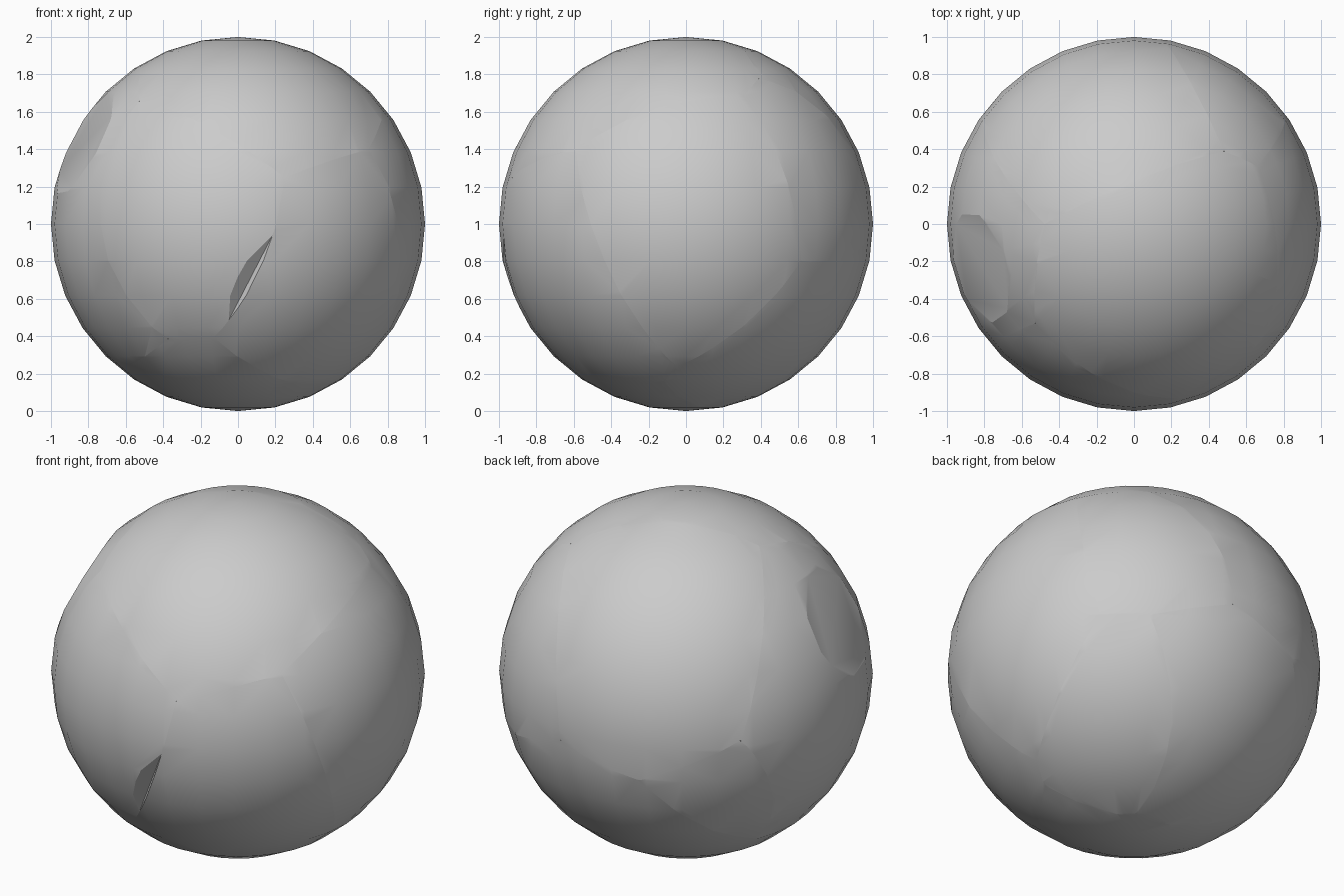
import bpy, bmesh, math
from mathutils import Vector

if "Cube" in bpy.data.objects:
    bpy.data.objects.remove(bpy.data.objects["Cube"])

grey = bpy.data.materials.new("plain grey")
grey.diffuse_color = (0.6, 0.6, 0.6, 1)
grey.use_nodes = True
grey.node_tree.nodes["Principled BSDF"].inputs["Base Color"].default_value = grey.diffuse_color

# Seam corners on the unit ball, relative to its centre
C = {k: Vector(v).normalized() for k, v in {
    "F1": (-.53, -.53, .66), "F2": (.25, -.935, .25), "F3": (.70, -.59, .40),
    "F4": (-.13, -.78, -.61), "F5": (-.38, -.69, -.62),
    "F7": (.52, -.12, -.845), "F8": (.64, -.05, -.765),
    "R1": (.66, .31, .685), "R2": (.48, .39, .78),
    "R3": (.76, .62, -.20), "R4": (.56, .80, -.21), "T1": (-.48, 0, .877),
    "B1": (.13, .99, -.065), "B2": (-.336, .92, -.20), "B3": (-.79, .61, .04),
    "B4": (-.66, .28, -.70), "B5": (.11, .117, -.987)}.items()}

# Points on the seams that bow away from a great circle
BOW = {frozenset(k.split()): Vector(v).normalized() for k, v in {
    "F1 F5": (-.74, -.67, .02), "F2 F4": (.10, -.95, -.28),
    "R4 B5": (.33, .71, -.62), "R2 B1": (.22, .90, .38),
    "B3 B4": (-.838, .371, -.40)}.items()}

PANELS = {
    "top_front_panel": "F1 F2 F3 R1 R2 T1",
    "front_panel": "F1 F2 F4 F5",
    "lower_front_right_panel": "F2 F3 F8 F7 F4",
    "right_panel": "F3 R1 R3 F8",
    "back_right_panel": "R1 R2 B1 R4 R3",
    "lower_right_panel": "R3 R4 B5 F7 F8",
    "top_back_panel": "R2 T1 B3 B2 B1",
    "lower_back_panel": "B1 B2 B4 B5 R4",
    "left_panel": "T1 F1 F5 B4 B3",
    "bottom_panel": "F4 F5 B4 B5 F7",
    "back_left_wedge": "B2 B3 B4"}

# Flat shaved spots: panel -> (plane normal, distance from the centre)
SHAVED = {"left_panel": (Vector((-.86, -.24, .45)).normalized(), .95),
          "front_panel": (Vector((.444, -.777, -.447)).normalized(), .867)}


def cut(bm, point, normal):
    """Remove everything on the normal side and close the cut."""
    bmesh.ops.bisect_plane(bm, geom=bm.verts[:] + bm.edges[:] + bm.faces[:],
                           dist=1e-5, plane_co=point, plane_no=normal,
                           clear_outer=True)
    rim = [e for e in bm.edges if e.is_boundary]
    if rim:
        bmesh.ops.holes_fill(bm, edges=rim, sides=0)


def finish(bm, name):
    bmesh.ops.recalc_face_normals(bm, faces=bm.faces[:])
    mesh = bpy.data.meshes.new(name)
    bm.to_mesh(mesh)
    bm.free()
    mesh.materials.append(grey)
    ob = bpy.data.objects.new(name, mesh)
    ob.location.z = 1
    bpy.context.collection.objects.link(ob)
    bpy.ops.object.select_all(action='DESELECT')
    ob.select_set(True)
    bpy.context.view_layer.objects.active = ob
    bpy.ops.object.shade_smooth_by_angle(angle=math.radians(16))


def ball(radius):
    bm = bmesh.new()
    bmesh.ops.create_uvsphere(bm, u_segments=32, v_segments=16, radius=radius)
    return bm


# Panels: the ball cut along each of the panel's seams
for name, corners in PANELS.items():
    names = corners.split()
    middle = sum((C[n] for n in names), Vector()).normalized()
    bm = ball(1)
    for a, b in zip(names, names[1:] + names[:1]):
        third = BOW.get(frozenset((a, b)), Vector())
        normal = (C[a] - third).cross(C[b] - third).normalized()
        if normal.dot(middle - C[a]) > 0:
            normal.negate()
        cut(bm, C[a], normal)
    if name in SHAVED:
        normal, dist = SHAVED[name]
        cut(bm, normal * dist, normal)
    finish(bm, name)

# Core that backs the seams
finish(ball(.93), "inner_core")
